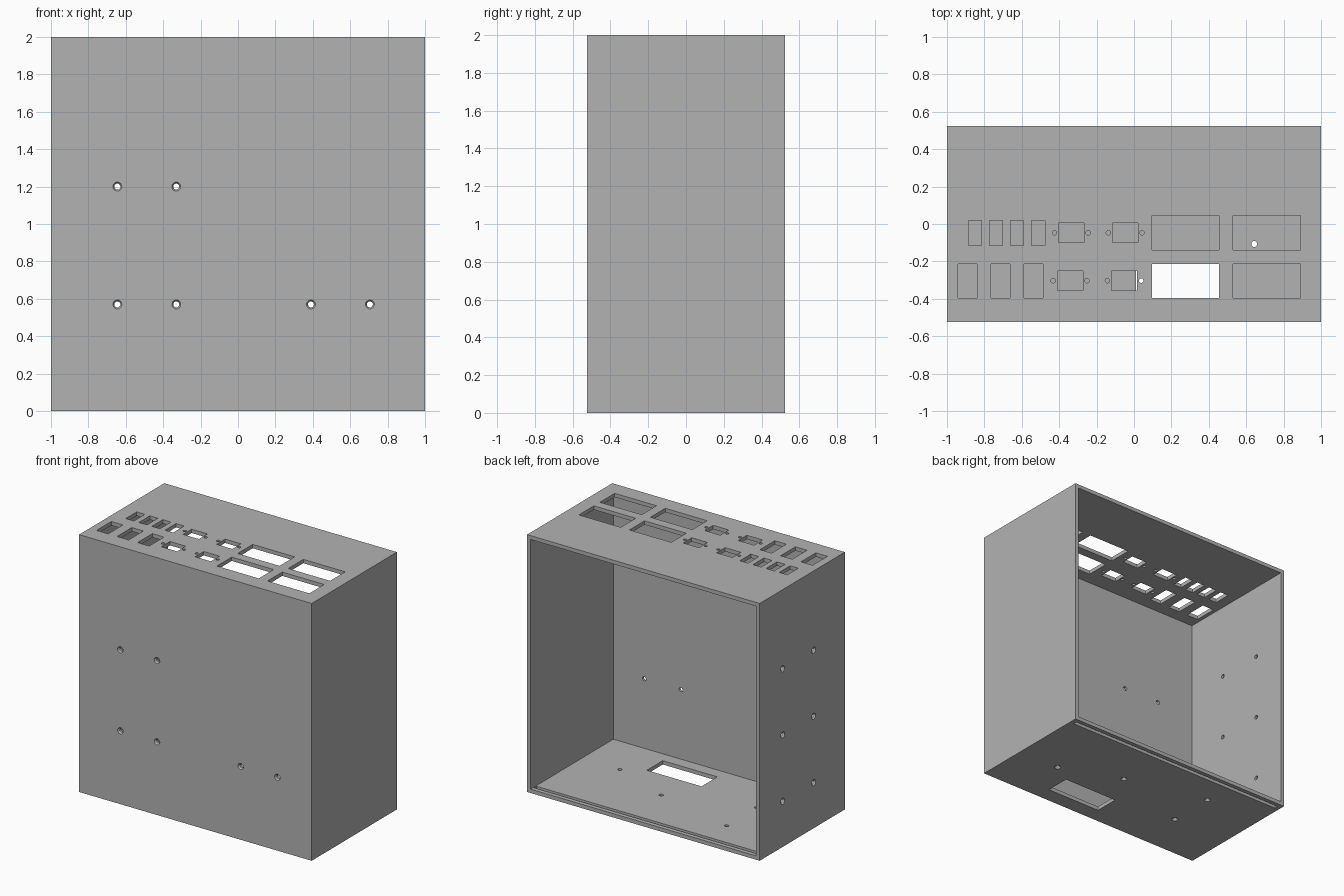
import bpy, bmesh, math
from mathutils import Vector, Matrix

cube = bpy.data.objects.get("Cube")
if cube:
    bpy.data.objects.remove(cube)

HALF_DEPTH, HEIGHT, WALL = 0.523, 2.0, 0.03


def add_box(bm, x, y, z):
    """Box between the (low, high) limits on each axis."""
    size = [b - a for a, b in (x, y, z)]
    mid = [(a + b) / 2 for a, b in (x, y, z)]
    bmesh.ops.create_cube(bm, size=1, matrix=Matrix.Translation(mid) @ Matrix.Diagonal((*size, 1)))


def add_drill(bm, point, inward, profile, sides=24):
    """Closed turned cutter; profile lists (depth, radius)."""
    turn = Vector(inward).to_track_quat('Z', 'Y').to_matrix()
    rings = []
    for depth, r in profile:
        ring = []
        for i in range(sides):
            a = math.tau * i / sides
            ring.append(bm.verts.new(Vector(point) + turn @ Vector((r * math.cos(a), r * math.sin(a), depth))))
        rings.append(ring)
    for low, high in zip(rings, rings[1:]):
        for i in range(sides):
            j = (i + 1) % sides
            bm.faces.new((low[i], low[j], high[j], high[i]))
    bm.faces.new(rings[0][::-1])
    bm.faces.new(rings[-1])


def make_object(name, bm):
    bmesh.ops.recalc_face_normals(bm, faces=bm.faces)
    mesh = bpy.data.meshes.new(name)
    bm.to_mesh(mesh)
    bm.free()
    obj = bpy.data.objects.new(name, mesh)
    bpy.context.collection.objects.link(obj)
    return obj


def cut(target, bm):
    cutter = make_object("cutter", bm)
    cutter.hide_render = True
    mod = target.modifiers.new("cut", 'BOOLEAN')
    mod.operation, mod.solver, mod.object = 'DIFFERENCE', 'EXACT', cutter
    bpy.context.view_layer.objects.active = target
    bpy.ops.object.modifier_apply(modifier=mod.name)
    bpy.data.objects.remove(cutter)


# Outer block, hollowed out and open at the back
bm = bmesh.new()
add_box(bm, (-1, 1), (-HALF_DEPTH, HALF_DEPTH), (0, HEIGHT))
case = make_object("equipment_case", bm)
bm = bmesh.new()
add_box(bm, (WALL - 1, 1 - WALL), (WALL - HALF_DEPTH, 1), (WALL, HEIGHT - WALL))
cut(case, bm)

holes = bmesh.new()
through_top = (HEIGHT - 0.06, HEIGHT + 0.05)
through_floor = (-0.05, 0.06)

# Large openings in the top
for x in ((0.095, 0.455), (0.53, 0.89)):
    for y in ((-0.14, 0.045), (-0.395, -0.213)):
        add_box(holes, x, y, through_top)

# Small switch and socket openings in the top
for x in (-0.85, -0.737, -0.625, -0.512):
    add_box(holes, (x - 0.035, x + 0.035), (-0.115, 0.02), through_top)
for x in (-0.89, -0.714, -0.537):
    add_box(holes, (x - 0.05, x + 0.05), (-0.395, -0.213), through_top)

# Connector openings with a screw hole on each side
for x, y in ((-0.335, -0.047), (-0.047, -0.047), (-0.342, -0.303), (-0.052, -0.303)):
    add_box(holes, (x - 0.068, x + 0.068), (y - 0.053, y + 0.053), through_top)
    for side in (-1, 1):
        add_drill(holes, (x + side * 0.09, y, HEIGHT), (0, 0, -1), ((-0.05, 0.012), (0.06, 0.012)))

# Floor opening and the lid slot along the back edge
add_box(holes, (0.01, 0.48), (-0.4, -0.205), through_floor)
add_box(holes, (-0.965, 0.965), (0.46, 0.49), through_floor)

# Countersunk mounting holes in the front, right side and floor
COUNTERSINK = ((-0.01, 0.024), (0, 0.024), (0.012, 0.016), (0.06, 0.016))
for x, z in ((-0.645, 1.2), (-0.33, 1.2), (-0.645, 0.57), (-0.33, 0.57), (0.39, 0.57), (0.705, 0.57)):
    add_drill(holes, (x, -HALF_DEPTH, z), (0, 1, 0), COUNTERSINK)
for y in (-0.14, 0.24):
    for z in (0.355, 0.87, 1.385):
        add_drill(holes, (-1, y, z), (1, 0, 0), COUNTERSINK)
for x, y in ((0.643, -0.107), (0.16, 0.075), (-0.51, 0.23), (-0.51, -0.14)):
    add_drill(holes, (x, y, 0), (0, 0, 1), COUNTERSINK)
cut(case, holes)

# Single plain grey finish
grey = bpy.data.materials.new("plain grey")
grey.use_nodes = True
grey.diffuse_color = (0.45, 0.45, 0.45, 1)
grey.node_tree.nodes["Principled BSDF"].inputs["Base Color"].default_value = (0.45, 0.45, 0.45, 1)
case.data.materials.clear()
case.data.materials.append(grey)
